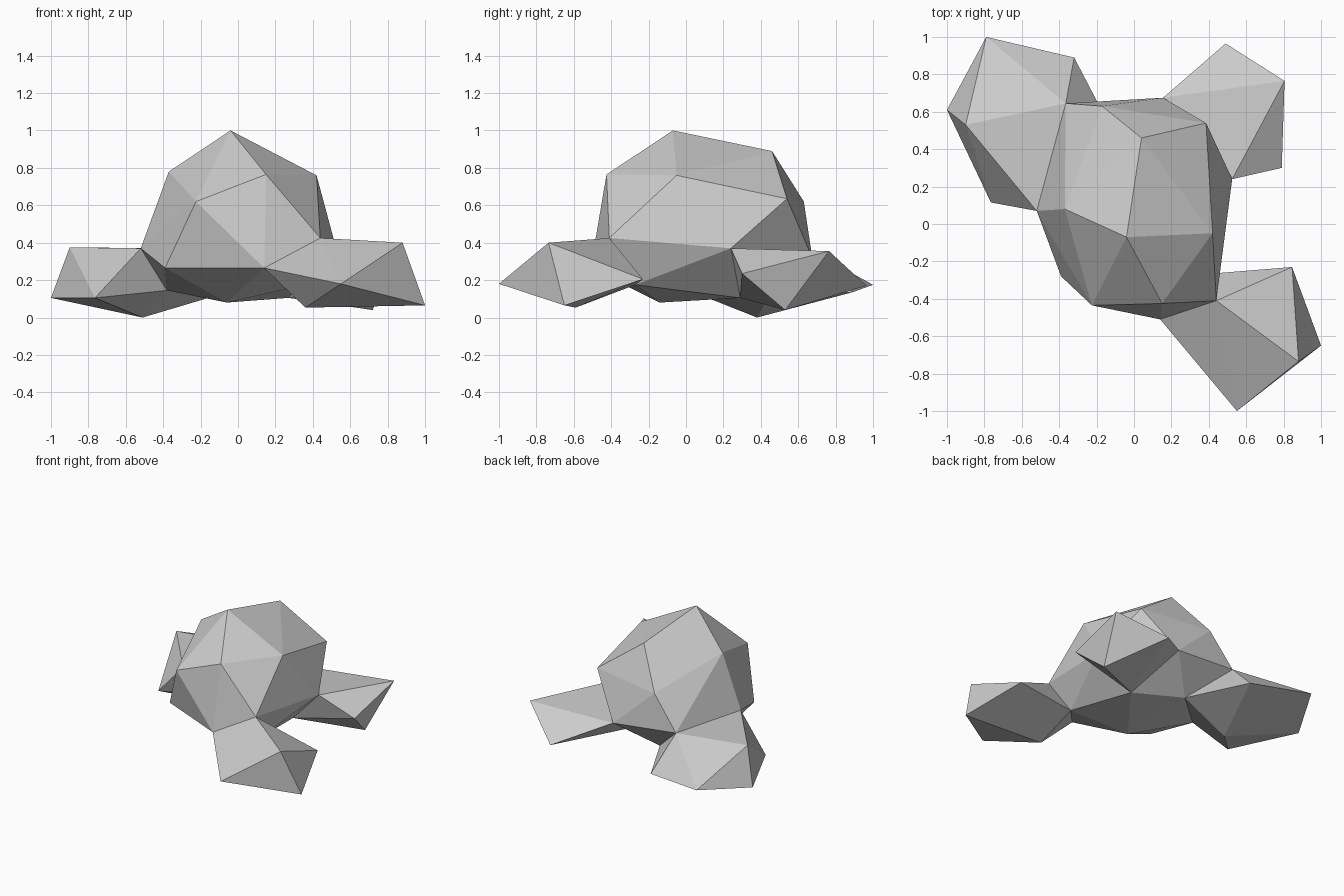
import bpy
import bmesh

# One plain grey for the whole boulder
grey = bpy.data.materials.new("stone grey")
grey.diffuse_color = (0.6, 0.6, 0.6, 1)


def faceted_rock(name, points):
    """Flat-shaded stone wrapped tightly around a few corner points."""
    bm = bmesh.new()
    for p in points:
        bm.verts.new(p)
    bmesh.ops.convex_hull(bm, input=bm.verts[:])
    loose = [v for v in bm.verts if not v.link_faces]
    bmesh.ops.delete(bm, geom=loose, context='VERTS')
    bmesh.ops.recalc_face_normals(bm, faces=bm.faces[:])
    mesh = bpy.data.meshes.new(name)
    bm.to_mesh(mesh)
    bm.free()
    mesh.materials.append(grey)
    obj = bpy.data.objects.new(name, mesh)
    bpy.context.collection.objects.link(obj)
    return obj


# Rings of corners where each lobe grows out of the central dome
front_ring = [(0.44, -0.41, 0.425), (0.14, -0.51, 0.265),
              (0.355, -0.27, 0.175)]
left_ring = [(-0.52, 0.07, 0.37), (-0.365, 0.645, 0.37),
             (-0.09, 0.45, 0.125), (-0.38, 0.19, 0.145)]
back_ring = [(0.525, 0.24, 0.37), (0.155, 0.675, 0.32),
             (0.27, 0.29, 0.105)]

# Central dome: crown, shoulders and underside
crown = [(-0.04, -0.07, 1.00), (0.04, 0.46, 0.89), (0.42, -0.05, 0.76),
         (-0.37, 0.08, 0.78), (0.15, -0.425, 0.765)]
shoulders = [(0.385, 0.54, 0.635), (-0.17, 0.63, 0.62),
             (-0.225, -0.435, 0.62), (-0.39, -0.28, 0.265)]
underside = [(-0.06, -0.14, 0.08)]
faceted_rock("dome", crown + shoulders + underside
             + front_ring + left_ring + back_ring)

# Three lobes spreading over the ground
faceted_rock("front_right_lobe", front_ring + [
    (0.88, -0.735, 0.40), (0.55, -1.00, 0.18), (0.845, -0.23, 0.205),
    (1.00, -0.65, 0.065), (0.36, -0.59, 0.053)])
faceted_rock("back_left_lobe", left_ring + [
    (-0.90, 0.53, 0.375), (-0.79, 1.00, 0.175), (-0.32, 0.89, 0.135),
    (-1.00, 0.61, 0.105), (-0.765, 0.115, 0.105), (-0.51, 0.38, 0.00)])
faceted_rock("back_right_lobe", back_ring + [
    (0.805, 0.765, 0.355), (0.49, 0.965, 0.17), (0.79, 0.30, 0.235),
    (0.72, 0.53, 0.04)])
